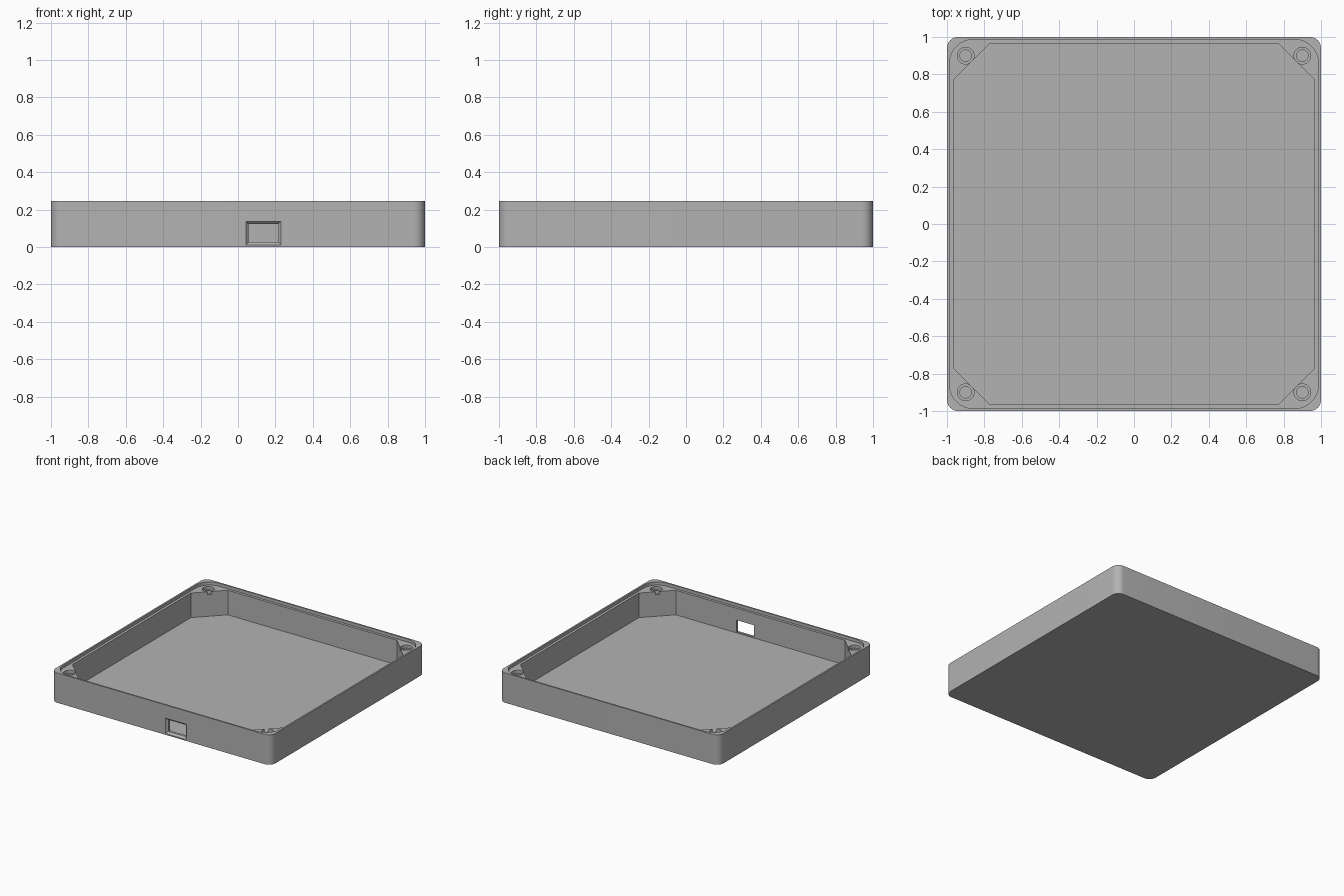
import bpy, bmesh
from math import cos, sin, pi
from mathutils import Matrix, Vector

if "Cube" in bpy.data.objects:
    bpy.data.objects.remove(bpy.data.objects["Cube"])

H = 0.245        # tray height
FLOOR = 0.018    # floor thickness
LEDGE = 0.22     # height of the ledge below the rim

grey = bpy.data.materials.new("matt_grey")
grey.use_nodes = True
grey.diffuse_color = (0.45, 0.45, 0.45, 1)
grey.node_tree.nodes["Principled BSDF"].inputs["Base Color"].default_value = (0.45, 0.45, 0.45, 1)


def rounded_square(half, radius, steps):
    """Square outline with rounded corners; one step gives a plain chamfer."""
    c = half - radius
    pts = []
    for q, (sx, sy) in enumerate([(1, 1), (-1, 1), (-1, -1), (1, -1)]):
        for i in range(steps + 1):
            a = pi / 2 * (q + i / steps)
            pts.append((sx * c + radius * cos(a), sy * c + radius * sin(a)))
    return pts


def loft(name, lower, upper, z0, z1):
    """Solid between two outlines with the same number of points."""
    bm = bmesh.new()
    a = [bm.verts.new((x, y, z0)) for x, y in lower]
    b = [bm.verts.new((x, y, z1)) for x, y in upper]
    n = len(a)
    bm.faces.new(a[::-1])
    bm.faces.new(b)
    for i in range(n):
        j = (i + 1) % n
        bm.faces.new((a[i], a[j], b[j], b[i]))
    mesh = bpy.data.meshes.new(name)
    bm.to_mesh(mesh)
    bm.free()
    mesh.materials.append(grey)
    ob = bpy.data.objects.new(name, mesh)
    bpy.context.collection.objects.link(ob)
    return ob


def prism(name, outline, z0, z1):
    return loft(name, outline, outline, z0, z1)


def rectangle(w, h):
    return [(-w / 2, -h / 2), (w / 2, -h / 2), (w / 2, h / 2), (-w / 2, h / 2)]


def circle(r, n=32):
    return [(r * cos(2 * pi * i / n), r * sin(2 * pi * i / n)) for i in range(n)]


def cut(target, cutter):
    bpy.context.view_layer.objects.active = target
    mod = target.modifiers.new("cut", 'BOOLEAN')
    mod.operation = 'DIFFERENCE'
    mod.solver = 'EXACT'
    mod.object = cutter
    bpy.ops.object.modifier_apply(modifier=mod.name)
    bpy.data.objects.remove(cutter)


# Outer shell, eight-sided cavity and rounded lid ledge
tray = prism("tray", rounded_square(1.0, 0.06, 10), 0, H)
cut(tray, prism("cavity_cutter", rounded_square(0.966, 0.197, 1), FLOOR, H + 0.1))
cut(tray, prism("ledge_cutter", rounded_square(0.987, 0.13, 12), LEDGE, H + 0.1))

# Corner screw holes: counterbore, pilot hole and a small slot to the cavity
for sx in (-1, 1):
    for sy in (-1, 1):
        spot = Vector((0.9 * sx, 0.9 * sy, 0))
        for r, bottom in ((0.045, LEDGE - 0.025), (0.031, 0.08)):
            hole = prism("hole_cutter", circle(r), bottom, LEDGE + 0.01)
            hole.data.transform(Matrix.Translation(spot))
            cut(tray, hole)
        slot = prism("slot_cutter", rectangle(0.08, 0.03), LEDGE - 0.025, LEDGE + 0.01)
        turn = Matrix.Rotation(pi / 4 * sx * sy, 4, 'Z')
        slot.data.transform(Matrix.Translation(spot - Vector((0.03 * sx, 0.03 * sy, 0))) @ turn)
        cut(tray, slot)

# Connector port through the front wall, flared on the outside
stand = Matrix.Translation((0.136, -1.0, 0.074)) @ Matrix.Rotation(pi / 2, 4, 'X')
port = prism("port_cutter", rectangle(0.16, 0.097), -0.06, 0.02)
flare = loft("flare_cutter", rectangle(0.16, 0.097), rectangle(0.19, 0.127), -0.015, 0.0005)
for cutter in (port, flare):
    cutter.data.transform(stand)
    cut(tray, cutter)

# Smooth rounded walls, crisp edges
bpy.ops.object.select_all(action='DESELECT')
tray.select_set(True)
bpy.context.view_layer.objects.active = tray
bpy.ops.object.shade_smooth_by_angle(angle=pi / 6)
